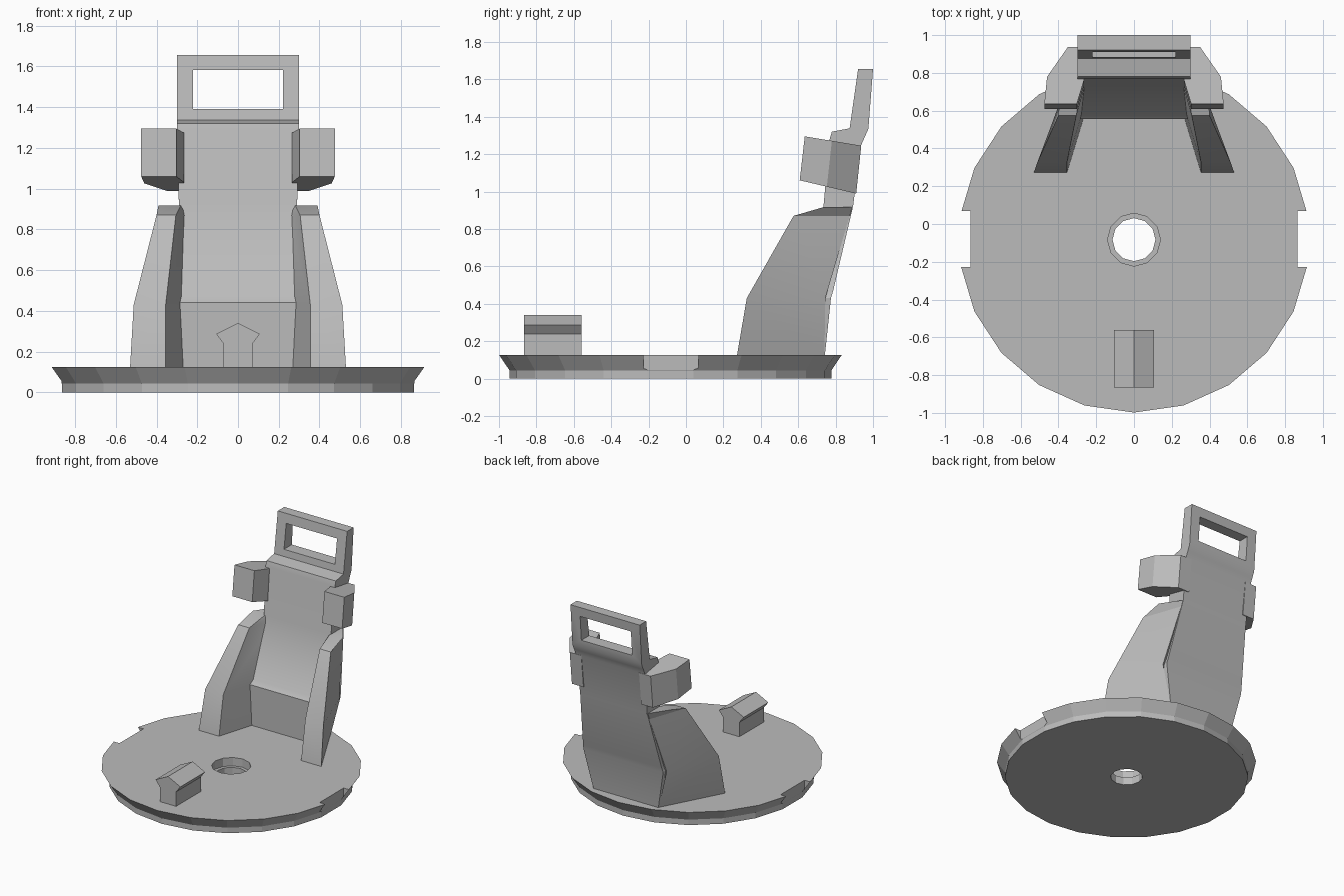
import bpy, bmesh, math

if "Cube" in bpy.data.objects:
    bpy.data.objects.remove(bpy.data.objects["Cube"], do_unlink=True)

grey = bpy.data.materials.new("plain grey")
grey.use_nodes = True
grey.diffuse_color = (0.5, 0.5, 0.5, 1)
grey.node_tree.nodes["Principled BSDF"].inputs["Base Color"].default_value = (0.5, 0.5, 0.5, 1)


def loft(name, rings):
    """Skin a closed solid through rings of equal point count."""
    bm = bmesh.new()
    loops = [[bm.verts.new(p) for p in ring] for ring in rings]
    n = len(loops[0])
    for a, b in zip(loops, loops[1:]):
        for i in range(n):
            j = (i + 1) % n
            bm.faces.new((a[i], a[j], b[j], b[i]))
    bm.faces.new(loops[0][::-1])
    bm.faces.new(loops[-1])
    bmesh.ops.recalc_face_normals(bm, faces=bm.faces)
    mesh = bpy.data.meshes.new(name)
    bm.to_mesh(mesh)
    bm.free()
    mesh.materials.append(grey)
    ob = bpy.data.objects.new(name, mesh)
    bpy.context.collection.objects.link(ob)
    return ob


def circle(r, z, sides, stretch=1.0, cy=-0.083):
    step = 2 * math.pi / sides
    return [(r * stretch * math.sin(i * step), cy - r * math.cos(i * step), z)
            for i in range(sides)]


def box(name, x0, x1, y0, y1, z0, z1):
    return loft(name, [[(x0, y0, z), (x1, y0, z), (x1, y1, z), (x0, y1, z)] for z in (z0, z1)])


def cut(ob, cutters):
    """Subtract the cutters, then discard them."""
    for c in cutters:
        m = ob.modifiers.new("cut", "BOOLEAN")
        m.operation, m.solver, m.object = "DIFFERENCE", "EXACT", c
    bpy.context.view_layer.update()
    done = bpy.data.meshes.new_from_object(ob.evaluated_get(bpy.context.evaluated_depsgraph_get()))
    ob.modifiers.clear()
    ob.data = done
    for c in cutters:
        bpy.data.objects.remove(c, do_unlink=True)


def smooth(ob, angle=30):
    bpy.ops.object.select_all(action="DESELECT")
    ob.select_set(True)
    bpy.context.view_layer.objects.active = ob
    bpy.ops.object.shade_smooth_by_angle(angle=math.radians(angle))


# Round base with flared rim, side notches and a stepped centre hole
base = loft("base_disc", [circle(r, z, 22, 1.015)
                          for r, z in ((0.86, 0), (0.86, 0.043), (0.915, 0.125))])
cut(base, [loft("hole_wide", [circle(0.14, z, 12) for z in (0.06, 0.3)]),
           loft("hole_narrow", [circle(0.114, z, 12) for z in (-0.1, 0.2)]),
           box("notch_left", 0.866, 1.1, -0.228, 0.068, 0.04, 0.3),
           box("notch_right", -1.1, -0.866, -0.228, 0.068, 0.04, 0.3)])

# Small pedestal with a gabled top
half = [(0.07, 0.12), (0.07, 0.238), (0.107, 0.287)]
outline = half + [(0, 0.34)] + [(-x, z) for x, z in reversed(half)]
loft("front_pedestal", [[(x, y, z) for x, z in outline] for y in (-0.865, -0.56)])

# Seat back: each row is front (y, z, half width) then rear (y, z, half width)
rows = [((0.555, 0.12, 0.325), (0.742, 0.12, 0.28)),
        ((0.555, 0.44, 0.315), (0.775, 0.43, 0.345)),
        ((0.585, 0.47, 0.29), (0.787, 0.47, 0.34)),
        ((0.735, 0.92, 0.29), (0.893, 0.92, 0.29)),
        ((0.768, 1.28, 0.3), (0.935, 1.245, 0.3)),
        ((0.78, 1.32, 0.3), (0.955, 1.29, 0.3)),
        ((0.875, 1.338, 0.3), (0.975, 1.335, 0.3)),
        ((0.92, 1.655, 0.3), (1.0, 1.655, 0.3))]
seat = loft("seat_back", [[(-fx, fy, fz), (fx, fy, fz), (bx, by, bz), (-bx, by, bz)]
                          for (fy, fz, fx), (by, bz, bx) in rows])
cut(seat, [box("headrest_window", -0.22, 0.22, 0.7, 1.2, 1.39, 1.582)])
smooth(seat)

# Wing levels: z, front y, outer x, inner x, rear x, rear y, hidden rear y
wing = [(0.12, 0.272, 0.53, 0.355, 0.28, 0.74, 0.65),
        (0.43, 0.325, 0.512, 0.355, 0.355, 0.745, 0.7),
        (0.87, 0.575, 0.4, 0.305, 0.295, 0.875, 0.8),
        (0.918, 0.74, 0.39, 0.28, 0.285, 0.893, 0.85)]

# Shoulder pad outline, seen from above
pad = [(0.303, 0.635), (0.475, 0.635), (0.46, 0.78), (0.35, 0.937), (0.25, 0.937), (0.265, 0.76)]

for side, s in (("left", 1), ("right", -1)):
    smooth(loft("side_wing_" + side,
                [[(s * xo, yf, z), (s * xi, yf, z), (s * 0.24, yh, z), (s * xr, yr, z)]
                 for z, yf, xo, xi, xr, yr, yh in wing]))
    loft("shoulder_pad_" + side,
         [[(s * x, y - shift, 1.295 - drop - slope * (y - 0.635)) for x, y in pad]
          for shift, drop, slope in ((0.027, 0.235, 0.235), (0, 0, 0.165))])
